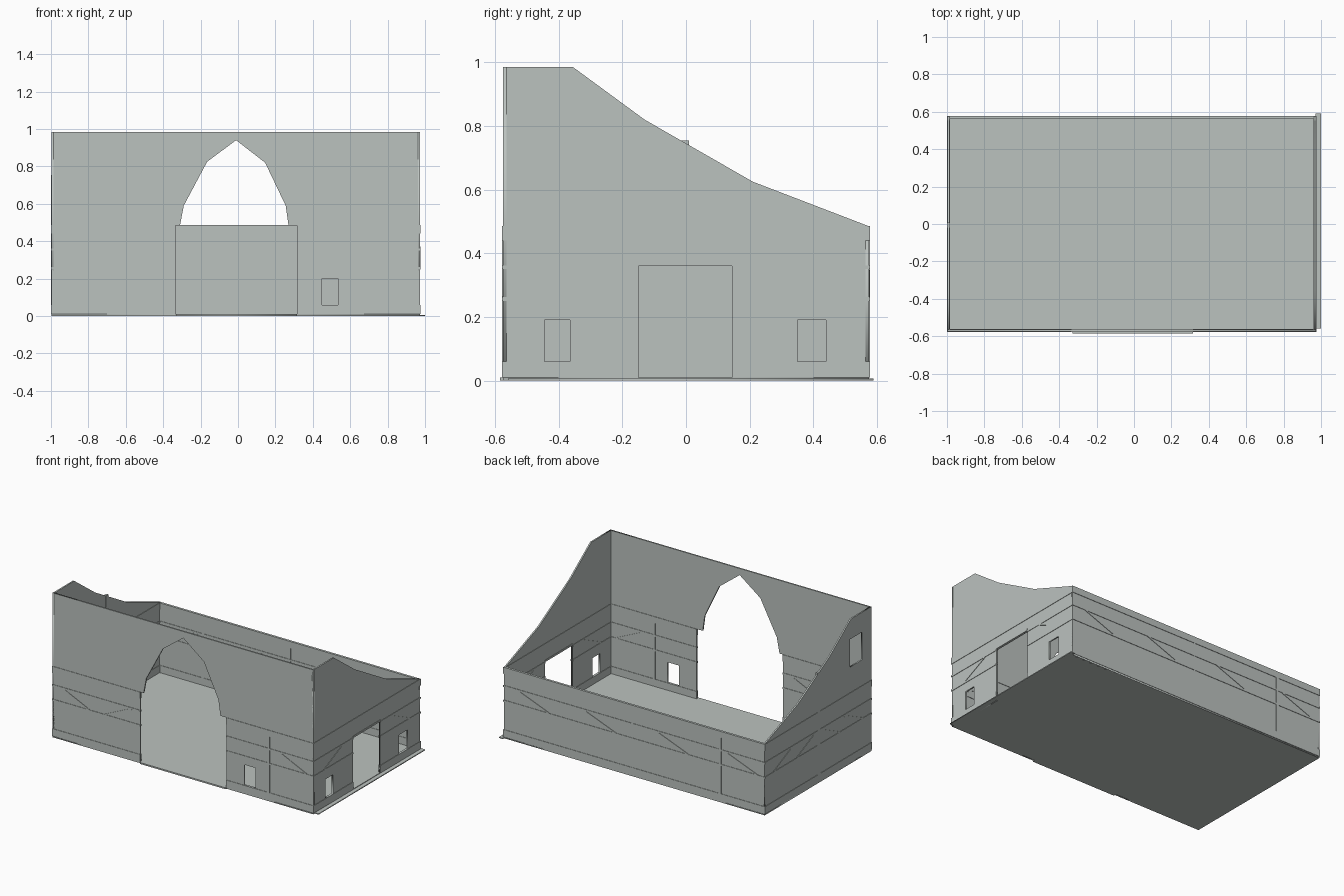
import bpy, bmesh
from math import radians, atan2, hypot
from mathutils import Matrix, Vector

cube = bpy.data.objects.get("Cube")
if cube:
    bpy.data.objects.remove(cube, do_unlink=True)

grey = bpy.data.materials.new("pale_grey")
grey.use_nodes = True
colour = (0.50, 0.54, 0.52, 1)
grey.diffuse_color = colour
grey.node_tree.nodes["Principled BSDF"].inputs["Base Color"].default_value = colour

WALL, TIMBER = 0.01, 0.016
LEFT, RIGHT, FRONT, BACK = -0.992, 0.967, -0.57, 0.57


def along_x(y):
    return Matrix.Translation((0, y, 0)) @ Matrix.Rotation(radians(90), 4, 'X')


def along_y(x):
    return (Matrix.Translation((x, 0, 0)) @ Matrix.Rotation(radians(90), 4, 'Z')
            @ Matrix.Rotation(radians(90), 4, 'X'))


def rect(u0, u1, z0, z1):
    return [(u0, z0), (u1, z0), (u1, z1), (u0, z1)]


def panel(name, frame, outlines, thick=WALL):
    """Flat sheet from an outline; further outlines become holes."""
    curve = bpy.data.curves.new(name, 'CURVE')
    curve.dimensions, curve.fill_mode, curve.extrude = '2D', 'BOTH', thick / 2
    for points in outlines:
        spline = curve.splines.new('POLY')
        spline.points.add(len(points) - 1)
        for p, (u, v) in zip(spline.points, points):
            p.co = (u, v, 0, 1)
        spline.use_cyclic_u = True
    curve.materials.append(grey)
    obj = bpy.data.objects.new(name, curve)
    bpy.context.collection.objects.link(obj)
    obj.matrix_world = frame
    bpy.ops.object.select_all(action='DESELECT')
    obj.select_set(True)
    bpy.context.view_layer.objects.active = obj
    bpy.ops.object.convert(target='MESH')


def timbers(name, frame, bars):
    """Bars given as start, end and width in the plane of a wall."""
    bm = bmesh.new()
    for u0, z0, u1, z1, width in bars:
        mid = Vector(((u0 + u1) / 2, (z0 + z1) / 2, 0))
        size = (hypot(u1 - u0, z1 - z0), width, TIMBER, 1)
        bmesh.ops.create_cube(bm, size=1, matrix=frame @ Matrix.Translation(mid)
                              @ Matrix.Rotation(atan2(z1 - z0, u1 - u0), 4, 'Z')
                              @ Matrix.Diagonal(size))
    mesh = bpy.data.meshes.new(name)
    bm.to_mesh(mesh)
    bm.free()
    mesh.materials.append(grey)
    bpy.context.collection.objects.link(bpy.data.objects.new(name, mesh))


def rails(u0, u1, heights=((0.035, 0.05), (0.256, 0.012), (0.356, 0.012), (0.463, 0.045))):
    return [(u0, z, u1, z, w) for z, w in heights]


def brace(u, lean):
    return (u - lean / 2, 0.26, u + lean / 2, 0.352, 0.01)


def post(u, top=0.485, width=0.018):
    return (u, 0.01, u, top, width)


# Floor and thresholds
panel("floor", Matrix.Translation((0, 0, 0.005)), [rect(-0.997, 0.972, -0.575, 0.575)])
panel("front_threshold", Matrix.Translation((0, 0, 0.005)), [rect(-0.33, 0.315, -0.585, -0.57)])
panel("side_threshold", Matrix.Translation((0, 0, 0.003)), [rect(0.97, 1.0, -0.56, 0.59)], 0.006)

# Front wall with pointed archway and small window
arch = [(-0.335, 0), (-0.335, 0.485), (-0.31, 0.485), (-0.29, 0.59), (-0.165, 0.825),
        (-0.01, 0.94), (0.145, 0.82), (0.255, 0.59), (0.27, 0.485), (0.315, 0.485), (0.315, 0)]
panel("front_wall", along_x(FRONT),
      [[(-0.997, 0)] + arch + [(0.972, 0), (0.972, 0.985), (-0.997, 0.985)],
       rect(0.45, 0.535, 0.06, 0.2)])
timbers("front_timbers", along_x(FRONT),
        rails(-1.0, -0.335) + rails(0.315, 0.975)
        + [post(0.635), brace(-0.82, -0.2), brace(-0.5, 0.2), brace(0.82, -0.2)])

# Back wall
panel("back_wall", along_x(BACK), [rect(-0.997, 0.972, 0, 0.485)])
timbers("back_timbers", along_x(BACK),
        rails(-1.0, 0.975) + [post(-0.66), post(0, width=0.008)]
        + [brace(u, 0.24) for u in (-0.82, -0.3, 0.25, 0.75)])

# Side walls with sloping tops
slope = [(0.575, 0.485), (0.21, 0.625), (-0.13, 0.82), (-0.355, 0.985), (-0.575, 0.985)]
doorway = [(-0.15, 0), (-0.15, 0.36), (0.145, 0.36), (0.145, 0)]
panel("right_wall", along_y(RIGHT),
      [[(-0.575, 0)] + doorway + [(0.575, 0)] + slope,
       rect(-0.445, -0.365, 0.06, 0.19), rect(0.35, 0.44, 0.06, 0.19)])
timbers("right_timbers", along_y(RIGHT),
        rails(-0.578, -0.15) + rails(0.145, 0.578)
        + rails(-0.15, 0.145, ((0.366, 0.012), (0.463, 0.045)))
        + [brace(-0.36, 0.2), brace(0.36, -0.2)])
panel("left_wall", along_y(LEFT),
      [[(-0.575, 0), (0.575, 0)] + slope, rect(-0.475, -0.345, 0.66, 0.85)])
timbers("left_timbers", along_y(LEFT),
        rails(-0.578, 0.578) + [post(-0.005, 0.755, 0.028)]
        + [brace(u, s * 0.2) for u, s in ((-0.38, 1), (-0.13, 1), (0.13, -1), (0.38, -1))])
